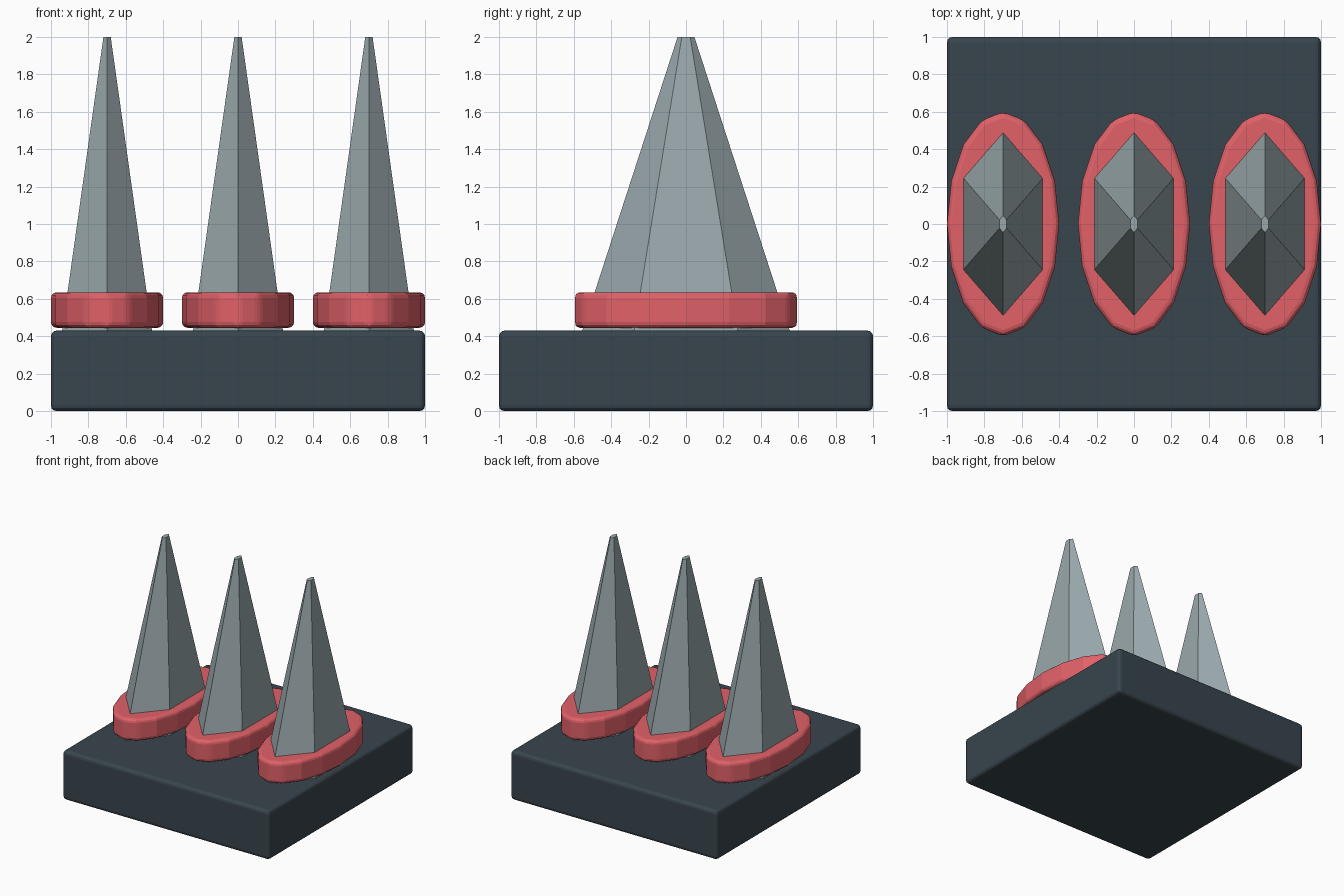
import bpy, math

if "Cube" in bpy.data.objects:
    bpy.data.objects.remove(bpy.data.objects["Cube"])


def material(name, color):
    m = bpy.data.materials.new(name)
    m.diffuse_color = (*color, 1)
    m.use_nodes = True
    m.node_tree.nodes["Principled BSDF"].inputs["Base Color"].default_value = m.diffuse_color
    return m


def finish(obj, name, mat, bevel=0.0):
    obj.name = name
    obj.data.materials.append(mat)
    bpy.ops.object.transform_apply(location=False, rotation=True, scale=True)
    if bevel:
        b = obj.modifiers.new("rounded_edges", 'BEVEL')
        b.width = bevel
        b.segments = 3
        b.limit_method = 'ANGLE'
        b.angle_limit = math.radians(30)
    return obj


slate = material("slate", (0.04, 0.06, 0.075))
red = material("red", (0.75, 0.12, 0.14))
steel = material("steel", (0.32, 0.39, 0.41))

# Square base slab
bpy.ops.mesh.primitive_cube_add(size=1, location=(0, 0, 0.215))
base = bpy.context.object
base.scale = (2, 2, 0.43)
finish(base, "base", slate, 0.03)

for label, x in (("left", -0.7), ("middle", 0.0), ("right", 0.7)):
    # Oval collar floating just above the slab
    bpy.ops.mesh.primitive_cylinder_add(vertices=16, radius=0.6, depth=0.19,
                                        location=(x, 0, 0.54))
    collar = bpy.context.object
    collar.scale = (0.5, 1, 1)
    finish(collar, label + "_collar", red, 0.03)

    # Six-sided flattened spike with a blunt tip
    bpy.ops.mesh.primitive_cone_add(vertices=6, radius1=0.555, radius2=0.045,
                                    depth=1.57, location=(x, 0, 1.215))
    spike = bpy.context.object
    spike.scale = (0.5, 1, 1)
    finish(spike, label + "_spike", steel)
